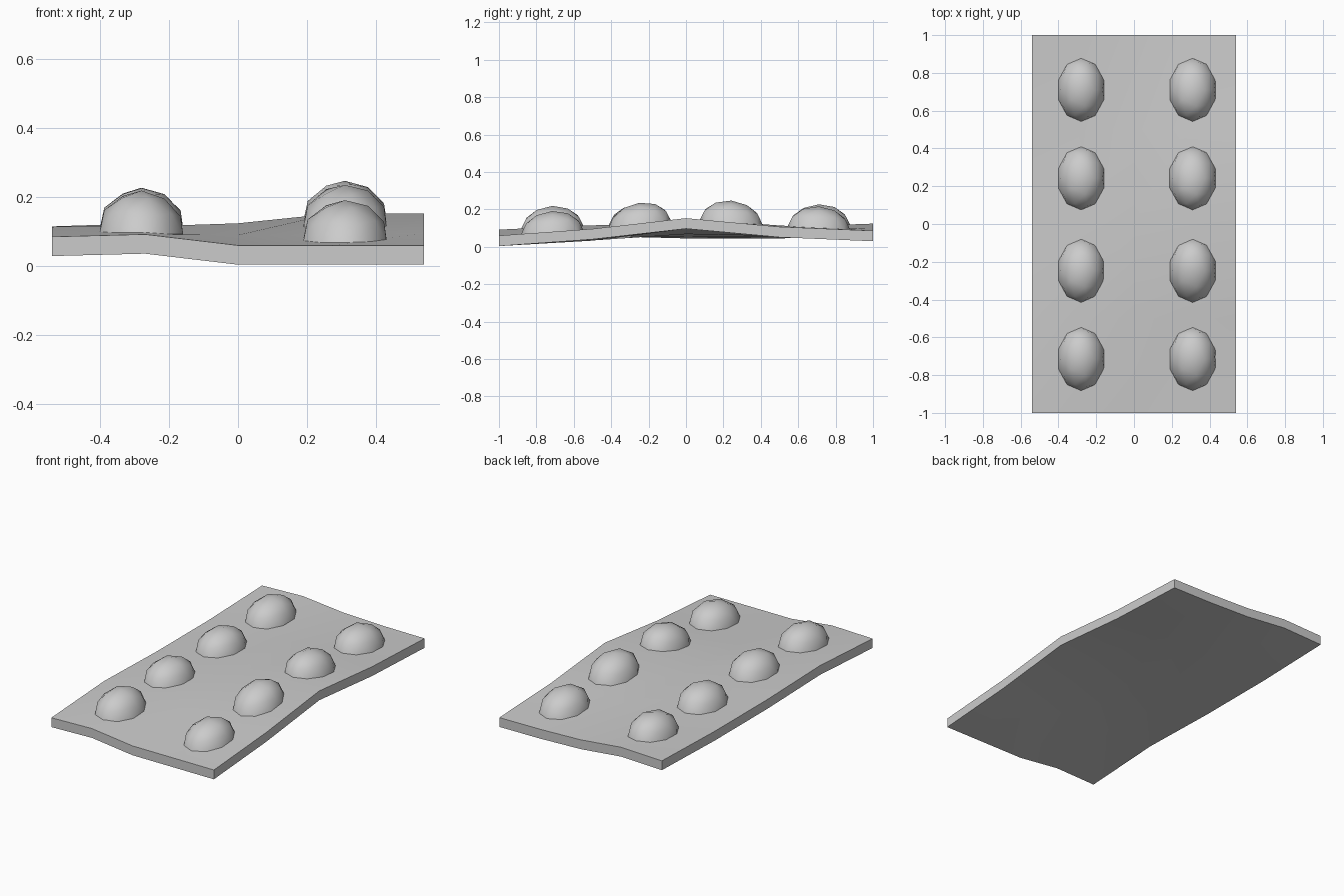
import bpy, bmesh

if "Cube" in bpy.data.objects:
    bpy.data.objects.remove(bpy.data.objects["Cube"])

XS = [-0.54, -0.27, 0.0, 0.27, 0.54]
YS = [-1.0, -0.5, 0.0, 0.5, 1.0]
# top heights of the gently warped sheet, one row per YS
H = [[0.085, 0.092, 0.060, 0.060, 0.060],
     [0.114, 0.115, 0.090, 0.089, 0.096],
     [0.101, 0.110, 0.124, 0.152, 0.153],
     [0.101, 0.106, 0.112, 0.114, 0.107],
     [0.115, 0.124, 0.097, 0.088, 0.086]]
THICK = 0.056


def sheet_z(x, y):
    u = min(max((x + 0.54) / 0.27, 0), 3.999)
    v = min(max((y + 1) / 0.5, 0), 3.999)
    i, j = int(u), int(v)
    u, v = u - i, v - j
    low = H[j][i] * (1 - u) + H[j][i + 1] * u
    high = H[j + 1][i] * (1 - u) + H[j + 1][i + 1] * u
    return low * (1 - v) + high * v


def add_object(name, bm):
    bmesh.ops.recalc_face_normals(bm, faces=bm.faces)
    me = bpy.data.meshes.new(name)
    bm.to_mesh(me)
    bm.free()
    ob = bpy.data.objects.new(name, me)
    bpy.context.collection.objects.link(ob)
    return ob


# warped sheet: grid extruded straight down
bm = bmesh.new()
grid = [[bm.verts.new((x, y, H[j][i])) for i, x in enumerate(XS)]
        for j, y in enumerate(YS)]
for j in range(4):
    for i in range(4):
        bm.faces.new((grid[j][i], grid[j][i + 1], grid[j + 1][i + 1], grid[j + 1][i]))
top = bm.faces[:]
ext = bmesh.ops.extrude_face_region(bm, geom=top, use_keep_orig=True)
for v in ext["geom"]:
    if isinstance(v, bmesh.types.BMVert):
        v.co.z -= THICK
sheet = add_object("sheet", bm)
bpy.context.view_layer.objects.active = sheet
sheet.select_set(True)
bpy.ops.object.shade_smooth_by_angle()

# oval domes following the sheet: half icospheres
n = 0
for cx in (-0.28, 0.31):
    for cy in (-0.715, -0.248, 0.242, 0.71):
        n += 1
        bm = bmesh.new()
        bmesh.ops.create_icosphere(bm, subdivisions=2, radius=1)
        bmesh.ops.delete(bm, geom=[v for v in bm.verts if v.co.z < -0.01], context='VERTS')
        for v in bm.verts:
            x, y = cx + v.co.x * 0.127, cy + v.co.y * 0.168
            v.co = (x, y, sheet_z(x, y) - 0.003 + v.co.z * 0.117)
        for f in bm.faces:
            f.smooth = True
        add_object(f"dome_{n}", bm)
